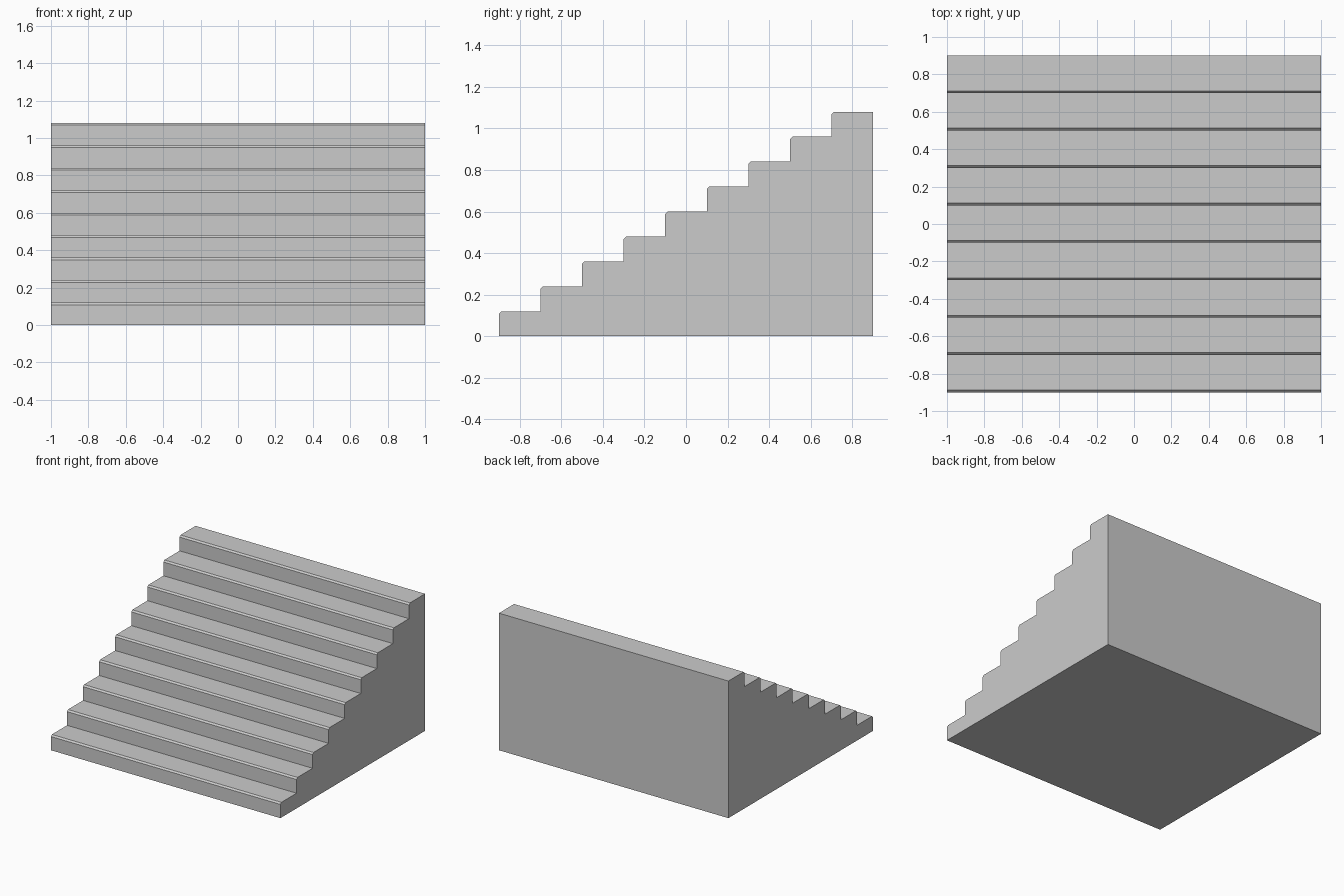
import bpy
import bmesh

cube = bpy.data.objects.get("Cube")
if cube:
    bpy.data.objects.remove(cube, do_unlink=True)

STEPS, TREAD, RISE, WIDTH, NOSING = 9, 0.2, 0.12, 2.0, 0.012
DEPTH, HEIGHT = STEPS * TREAD, STEPS * RISE

# Material
grey = bpy.data.materials.new("light_grey")
grey.use_nodes = True
colour = (0.6, 0.6, 0.6, 1)
grey.diffuse_color = colour
grey.node_tree.nodes["Principled BSDF"].inputs["Base Color"].default_value = colour

# Side profile: stepped front with chamfered nosings, vertical back
profile = []
for i in range(STEPS):
    y, top = -DEPTH / 2 + i * TREAD, (i + 1) * RISE
    profile += [(y, i * RISE), (y, top - NOSING), (y + NOSING, top)]
profile += [(DEPTH / 2, HEIGHT), (DEPTH / 2, 0)]

# Extrude the profile across the width
bm = bmesh.new()
side = bm.faces.new([bm.verts.new((-WIDTH / 2, y, z)) for y, z in profile])
extruded = bmesh.ops.extrude_face_region(bm, geom=[side])["geom"]
moved = [v for v in extruded if isinstance(v, bmesh.types.BMVert)]
bmesh.ops.translate(bm, verts=moved, vec=(WIDTH, 0, 0))
bmesh.ops.recalc_face_normals(bm, faces=bm.faces)

mesh = bpy.data.meshes.new("staircase")
bm.to_mesh(mesh)
bm.free()
mesh.materials.append(grey)
staircase = bpy.data.objects.new("staircase", mesh)
bpy.context.collection.objects.link(staircase)
